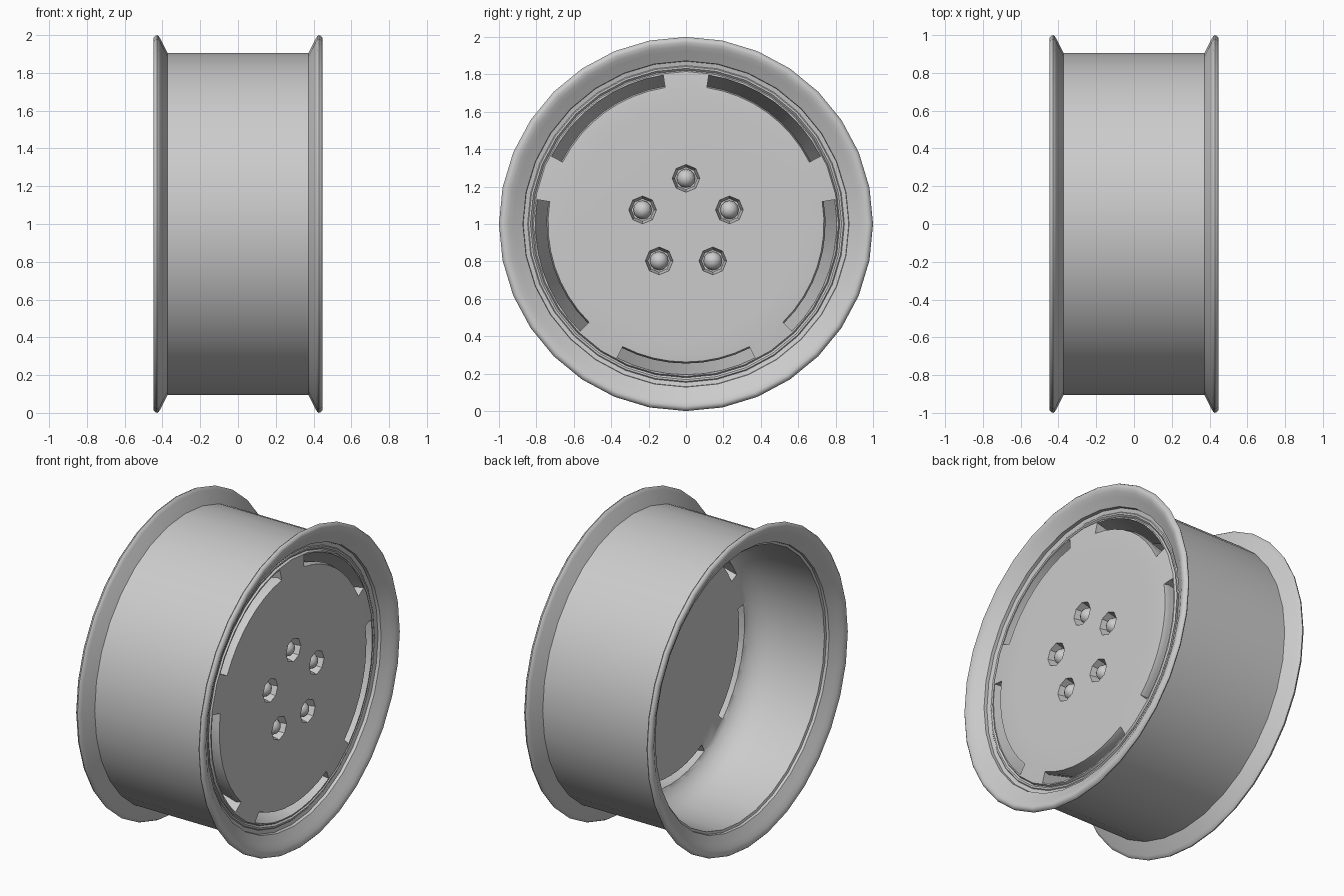
import bpy, bmesh, math
from math import sin, cos, radians
from mathutils import Matrix

if "Cube" in bpy.data.objects:
    bpy.data.objects.remove(bpy.data.objects["Cube"])

SIDES = 32
CZ = 1.0


def pt(x, r, a):
    """Point at radius r and angle a (from the top) around the axle."""
    return (x, r * sin(a), CZ + r * cos(a))


def make_object(name, bm):
    bmesh.ops.recalc_face_normals(bm, faces=bm.faces)
    me = bpy.data.meshes.new(name)
    bm.to_mesh(me)
    bm.free()
    ob = bpy.data.objects.new(name, me)
    bpy.context.collection.objects.link(ob)
    return ob


def loft(bm, rings):
    """Bridge closed vertex rings and cap both ends."""
    vr = [[bm.verts.new(p) for p in ring] for ring in rings]
    for a, b in zip(vr, vr[1:]):
        n = len(a)
        for i in range(n):
            bm.faces.new((a[i], a[(i + 1) % n], b[(i + 1) % n], b[i]))
    bm.faces.new(vr[0])
    bm.faces.new(vr[-1])


def smooth(ob, angle):
    bpy.ops.object.select_all(action='DESELECT')
    ob.select_set(True)
    bpy.context.view_layer.objects.active = ob
    bpy.ops.object.shade_smooth_by_angle(angle=radians(angle))


# Rim and disc: one lathed profile (x, radius) from front centre to back centre
flange = [(0.395, 0.872), (0.425, 0.925), (0.44, 0.95), (0.448, 0.972),
          (0.447, 0.985), (0.438, 0.996), (0.428, 1.0), (0.419, 0.994),
          (0.411, 0.98), (0.373, 0.905)]
profile = (
    [(0.39, 0.60), (0.389, 0.70), (0.378, 0.815),             # disc face
     (0.365, 0.822), (0.375, 0.832),                          # groove and bead
     (0.375, 0.842), (0.37, 0.847), (0.375, 0.87)]
    + flange
    + [(-x, r) for x, r in reversed(flange)]
    + [(-0.378, 0.87), (-0.374, 0.855), (-0.30, 0.855), (-0.10, 0.85),  # barrel inside
       (0.0, 0.833), (0.06, 0.805), (0.095, 0.77), (0.11, 0.745), (0.11, 0.60)])
bm = bmesh.new()
loft(bm, [[pt(x, r, 2 * math.pi * i / SIDES) for i in range(SIDES)]
          for x, r in profile])
rim = make_object("wheel_rim", bm)

# Cutters: five slanted vent slots near the edge, five bolt recesses
bm = bmesh.new()
HALF = radians(27.3)
STEPS = 8
slot = [(0.42, 0.728), (0.42, 0.815), (0.07, 0.735), (0.07, 0.68), (0.355, 0.746)]
for k in range(5):
    mid = math.pi + k * radians(72)
    loft(bm, [[pt(x, r, mid - HALF + 2 * HALF * s / STEPS) for x, r in slot]
              for s in range(STEPS + 1)])

bolts = [pt(0, 0.244, k * radians(72)) for k in range(5)]
for _, y, z in bolts:
    loft(bm, [[(x, y + r * sin(i * math.pi / 4), z + r * cos(i * math.pi / 4))
               for i in range(8)]
              for x, r in ((0.41, 0.079), (0.33, 0.06))])
cutter = make_object("vent_and_bolt_cutter", bm)
cutter.hide_render = True

mod = rim.modifiers.new("openings", 'BOOLEAN')
mod.operation = 'DIFFERENCE'
mod.solver = 'EXACT'
mod.object = cutter
bpy.context.view_layer.objects.active = rim
bpy.ops.object.modifier_apply(modifier=mod.name)
bpy.data.objects.remove(cutter)
smooth(rim, 42)

# Rounded bolt heads in the recesses
for k, (_, y, z) in enumerate(bolts):
    bm = bmesh.new()
    bmesh.ops.create_uvsphere(
        bm, u_segments=12, v_segments=8, radius=0.05,
        matrix=Matrix.Translation((0.34, y, z)) @ Matrix.Rotation(radians(90), 4, 'Y'))
    smooth(make_object(f"bolt_head_{k + 1}", bm), 40)
